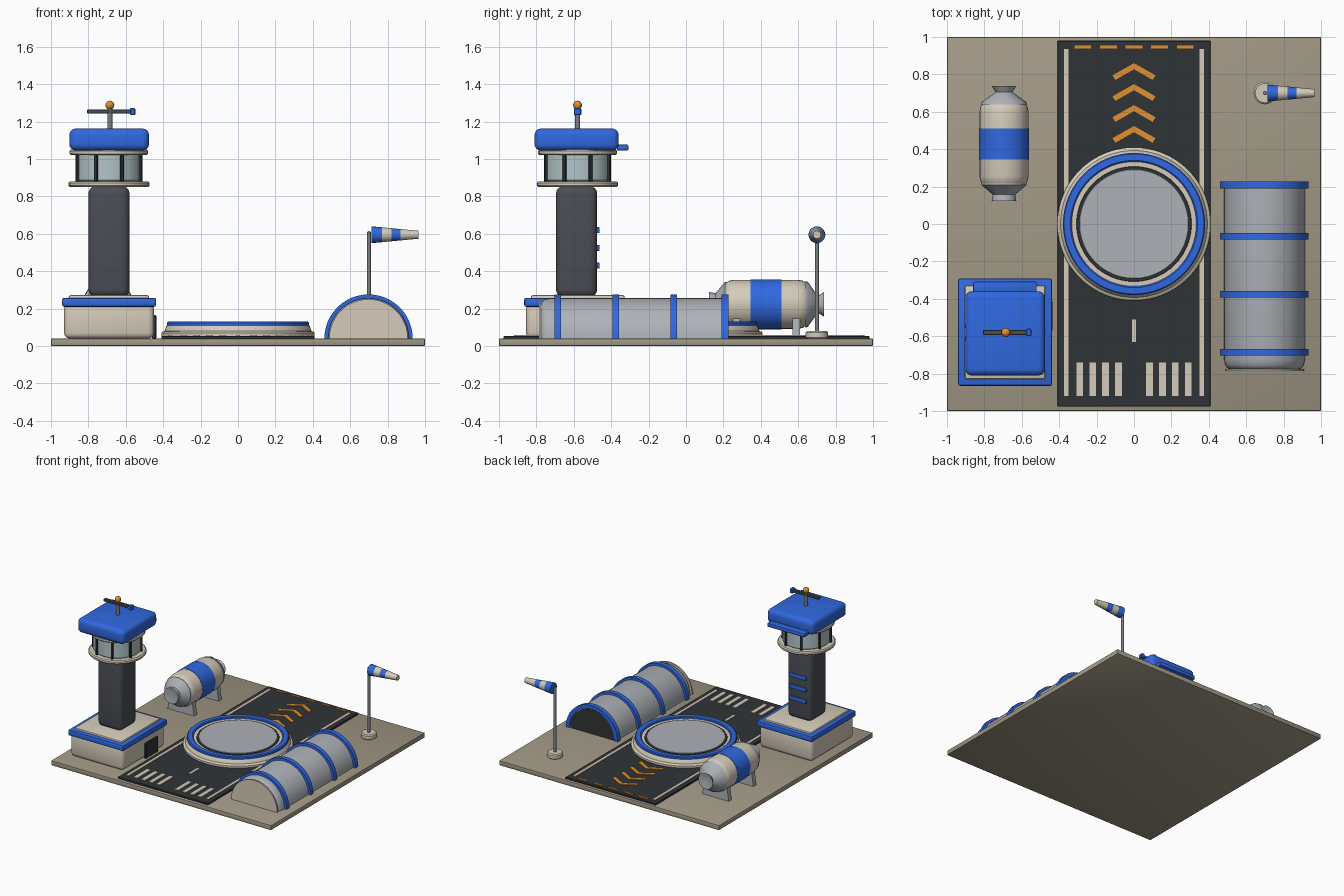
import bpy, bmesh, math
from mathutils import Matrix

if "Cube" in bpy.data.objects:
    bpy.data.objects.remove(bpy.data.objects["Cube"])

COL = dict(tan=(.36, .32, .24), cream=(.66, .6, .49), blue=(.03, .14, .75), dark=(.03, .034, .038),
           slate=(.07, .075, .09), grey=(.42, .44, .47), steel=(.2, .22, .24), orange=(.75, .28, .03),
           glass=(.45, .56, .58))
MATS = {}
for key, c in COL.items():
    MATS[key] = bpy.data.materials.new(key)
    MATS[key].diffuse_color = (*c, 1)
ROT = {'Z': Matrix(), 'Y': Matrix.Rotation(-math.pi / 2, 4, 'X'), 'X': Matrix.Rotation(math.pi / 2, 4, 'Y')}


def finish(name, bm, col):
    bmesh.ops.recalc_face_normals(bm, faces=bm.faces)
    me = bpy.data.meshes.new(name)
    bm.to_mesh(me)
    bm.free()
    me.shade_smooth()
    me.set_sharp_from_angle(angle=math.radians(35))
    me.materials.append(MATS[col])
    ob = bpy.data.objects.new(name, me)
    bpy.context.collection.objects.link(ob)
    return ob


def box(name, x, y, z, col, bevel=0.0, seg=3):
    """Box from (min, max) pairs."""
    bm = bmesh.new()
    size = [b - a for a, b in (x, y, z)]
    mid = [(a + b) / 2 for a, b in (x, y, z)]
    bmesh.ops.create_cube(bm, size=1, matrix=Matrix.Translation(mid) @ Matrix.Diagonal((*size, 1)))
    if bevel:
        bmesh.ops.bevel(bm, geom=bm.edges[:], offset=bevel, segments=seg, profile=.5, affect='EDGES')
    return finish(name, bm, col)


def lathe(name, profile, at, col, axis='Z', angle=2 * math.pi, seg=32):
    """Spin (radius, height) points round an axis through 'at'."""
    bm = bmesh.new()
    vs = [bm.verts.new((r, 0, h)) for r, h in profile]
    es = [bm.edges.new(p) for p in zip(vs, vs[1:])]
    bmesh.ops.spin(bm, geom=vs + es, cent=(0, 0, 0), axis=(0, 0, 1), angle=angle, steps=seg)
    bmesh.ops.remove_doubles(bm, verts=bm.verts, dist=1e-5)
    bm.transform(Matrix.Translation(at) @ ROT[axis])
    return finish(name, bm, col)


def prism(name, pts, lo, hi, col, upright=False):
    """Extrude a 2D outline along z, or along y when upright."""
    bm = bmesh.new()
    put = (lambda u, v: (u, lo, v)) if upright else (lambda u, v: (u, v, lo))
    f = bm.faces.new([bm.verts.new(put(u, v)) for u, v in pts])
    new = bmesh.ops.extrude_face_region(bm, geom=[f])['geom']
    d = (0, hi - lo, 0) if upright else (0, 0, hi - lo)
    bmesh.ops.translate(bm, vec=d, verts=[v for v in new if isinstance(v, bmesh.types.BMVert)])
    return finish(name, bm, col)


def disc(name, r, z0, z1, x, y, col, bevel=0.004, seg=32):
    b = bevel
    return lathe(name, [(0, z0), (r - b, z0), (r, z0 + b), (r, z1 - b), (r - b, z1), (0, z1)], (x, y, 0), col, seg=seg)


def arc(r, cx, cz, n=24):
    return [(cx + r * math.cos(math.pi * i / n), cz + r * math.sin(math.pi * i / n)) for i in range(n + 1)]


# Ground slab and runway
box('ground_slab', (-1, 1), (-1, 1), (0, .04), 'tan', .006, 2)
box('runway', (-.41, .41), (-.975, .98), (.038, .054), 'dark', .003, 1)
M = (.052, .06)
for s in (-1, 1):
    box('runway_edge_line', sorted((s * .35, s * .375)), (-.92, .935), M, 'cream')
    for i in range(4):
        c = s * (.083 + .069 * i)
        box('threshold_stripe', (c - .018, c + .018), (-.92, -.74), M, 'cream')
box('centre_dash', (-.012, .012), (-.63, -.51), M, 'cream')
for i in range(5):
    c = (i - 2) * .137
    box('runway_end_dash', (c - .045, c + .045), (.937, .954), M, 'orange')
for i in range(4):
    t = .86 - .112 * i
    prism('chevron', [(0, t), (.115, t - .065), (.1, t - .09), (0, t - .033), (-.1, t - .09), (-.115, t - .065)],
          *M, 'orange')

# Landing pad: stepped base, raised rings and centre disc
lathe('pad_base', [(.405, .04), (.41, .045), (.41, .07), (.403, .077), (.393, .08), (.383, .108), (.375, .115),
                   (0, .115)], (0, 0, 0), 'cream', seg=64)
lathe('pad_blue_ring', [(.38, .108), (.38, .124), (.374, .13), (.34, .13), (.333, .124), (.333, .108)],
      (0, 0, 0), 'blue', seg=64)
disc('pad_dark_ring', .308, .11, .118, 0, 0, 'dark', .002, 64)
disc('pad_centre', .292, .11, .121, 0, 0, 'grey', .002, 64)

# Control tower
TX, TY = -.69, -.58
box('tower_base', (-.93, -.45), (-.855, -.305), (.04, .23), 'cream', .03)
box('tower_base_trim', (-.94, -.438), (-.865, -.292), (.21, .258), 'blue', .01, 2)
box('tower_base_roof', (-.905, -.475), (-.83, -.328), (.24, .272), 'cream', .01, 2)
box('tower_door', (-.46, -.437), (-.57, -.41), (.04, .165), 'dark', .004, 1)
box('tower_shaft', (-.8, -.58), (-.695, -.475), (.262, .855), 'slate', .04, 4)
for z in (.43, .525, .62):
    box('shaft_window', (TX - .075, TX + .075), (-.485, -.462), (z - .016, z + .016), 'blue', .005, 2)
disc('cab_deck', .217, .85, .88, TX, TY, 'cream', .008)
disc('cab_glass', .178, .875, 1.035, TX, TY, 'glass', .012)
for i in range(8):
    a = math.radians(22.5 + 45 * i)
    m = box('cab_mullion', (-.011, .011), (-.009, .009), (.875, 1.03), 'dark', .003, 1)
    m.location = (TX + .18 * math.cos(a), TY + .18 * math.sin(a), 0)
    m.rotation_euler.z = a
disc('cab_top_ring', .21, 1.022, 1.05, TX, TY, 'cream', .006)
box('tower_roof', (-.902, -.476), (-.81, -.36), (1.045, 1.163), 'blue', .035, 4)
box('roof_back_bar', (-.86, -.52), (-.37, -.308), (1.045, 1.077), 'blue', .008, 2)
lathe('roof_mast', [(.014, 1.15), (.014, 1.28)], (-.685, TY, 0), 'steel', seg=12)
lathe('beacon', [(.024 * math.sin(math.pi * i / 8), -.024 * math.cos(math.pi * i / 8)) for i in range(9)],
      (-.685, TY, 1.288), 'orange', seg=16)
box('radar_bar', (-.808, -.57), (-.594, -.566), (1.243, 1.265), 'slate', .004, 1)
box('radar_tip', (-.577, -.549), (-.6, -.56), (1.235, 1.272), 'blue', .004, 1)

# Fuel tank lying along y, with nozzle caps and saddles
K = (-.695, 0, .223)
lathe('tank_body', [(0, .205), (.09, .205), (.115, .213), (.126, .23), (.131, .255), (.131, .6), (.126, .625),
                    (.115, .642), (.09, .65), (0, .65)], K, 'cream', 'Y')
lathe('tank_band', [(.13, .345), (.134, .345), (.134, .51), (.13, .51)], K, 'blue', 'Y')
lathe('tank_back_cap', [(0, .64), (.125, .64), (.12, .652), (.045, .705), (.066, .738), (.05, .738), (0, .715)],
      K, 'grey', 'Y', seg=16)
lathe('tank_front_cap', [(0, .222), (.12, .222), (.12, .208), (.06, .158), (.066, .122), (.055, .122), (0, .14)],
      K, 'grey', 'Y', seg=16)
for y in (.27, .59):
    prism('tank_saddle', [(-.815, .038), (-.575, .038), (-.59, .15), (-.8, .15)], y - .02, y + .02, 'grey', True)

# Arched hangar
HX, HZ = .698, .04
lathe('hangar_shell', [(0, -.78), (.175, -.78), (.195, -.772), (.209, -.755), (.216, -.725), (.216, .215), (0, .215)],
      (HX, 0, HZ), 'grey', 'Y', -math.pi, 24)
prism('hangar_front_wall', arc(.21, HX, HZ), -.787, -.775, 'cream', True)
prism('hangar_back_door', arc(.2, HX, HZ), .21, .22, 'dark', True)
for y in (.208, -.065, -.375, -.685):
    prism('hangar_rib', arc(.236, HX, HZ) + arc(.205, HX, HZ)[::-1], y - .018, y + .018, 'blue', True)

# Windsock on a pole
disc('windsock_base', .06, .038, .08, .7, .7, 'cream', .008)
lathe('windsock_pole', [(.011, .07), (.011, .61), (0, .615)], (.7, .7, 0), 'steel', seg=12)
cuts = [.715, .77, .82, .868, .965]
rad = lambda x: .045 - .095 * (x - .715)
for i, (a, b) in enumerate(zip(cuts, cuts[1:])):
    lathe('windsock_band', [(0, a), (rad(a), a), (rad(b), b), (0, b)], (0, .7, .595),
          'cream' if i % 2 else 'blue', 'X', seg=20)

for m in bpy.data.materials:
    if m.users and not m.is_grease_pencil:
        m.use_nodes = True
        m.node_tree.nodes["Principled BSDF"].inputs["Base Color"].default_value = m.diffuse_color
